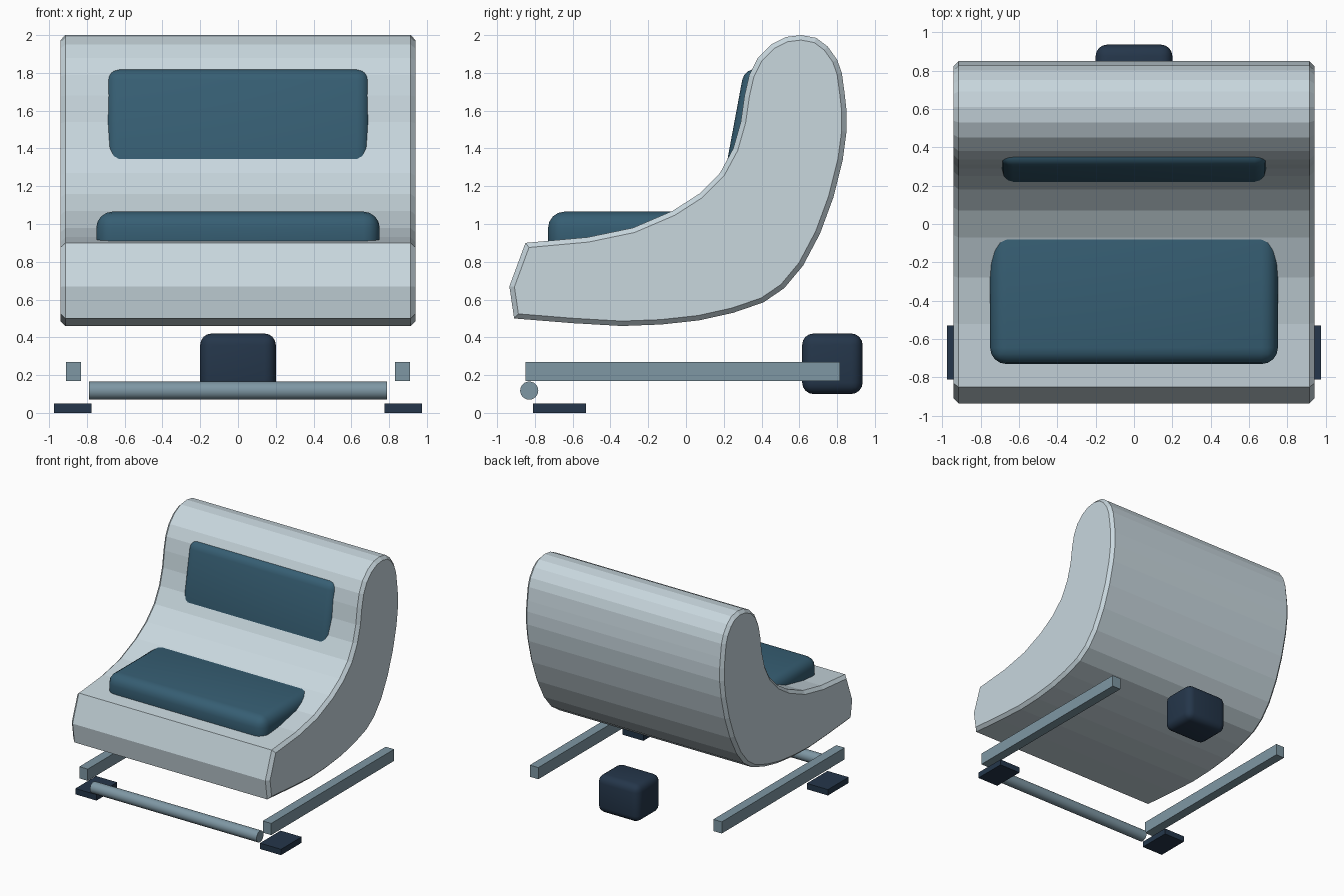
import bpy, bmesh, math
from mathutils import Matrix, Vector

cube = bpy.data.objects.get("Cube")
if cube:
    bpy.data.objects.remove(cube, do_unlink=True)


def material(name, rgb):
    m = bpy.data.materials.new(name)
    m.use_nodes = True
    m.diffuse_color = (*rgb, 1)
    bsdf = next(n for n in m.node_tree.nodes if n.type == 'BSDF_PRINCIPLED')
    bsdf.inputs["Base Color"].default_value = (*rgb, 1)
    return m


shell_grey = material("pale_grey_shell", (0.58, 0.68, 0.73))
pad_teal = material("teal_padding", (0.037, 0.112, 0.171))
steel = material("blue_grey_steel", (0.21, 0.31, 0.37))
navy = material("dark_navy", (0.018, 0.037, 0.069))


def finish(name, bm, mat, smooth=False):
    bmesh.ops.recalc_face_normals(bm, faces=bm.faces)
    mesh = bpy.data.meshes.new(name)
    bm.to_mesh(mesh)
    bm.free()
    mesh.materials.append(mat)
    ob = bpy.data.objects.new(name, mesh)
    bpy.context.collection.objects.link(ob)
    if smooth:
        bpy.ops.object.select_all(action='DESELECT')
        ob.select_set(True)
        bpy.context.view_layer.objects.active = ob
        bpy.ops.object.shade_smooth_by_angle(angle=math.radians(35))
    return ob


def box(name, lo, hi, mat, round_by=0, tilt=0):
    """Box between two corners, optionally rounded and tilted about x."""
    lo, hi = Vector(lo), Vector(hi)
    bm = bmesh.new()
    bmesh.ops.create_cube(bm, size=1)
    bmesh.ops.scale(bm, vec=hi - lo, verts=bm.verts)
    if round_by:
        bmesh.ops.bevel(bm, geom=bm.edges[:], offset=round_by, segments=4,
                        profile=0.5, affect='EDGES')
    bm.transform(Matrix.Translation((lo + hi) / 2) @ Matrix.Rotation(tilt, 4, 'X'))
    return finish(name, bm, mat, smooth=bool(round_by))


# Seat shell: side profile (y, z) extruded across the width, rims chamfered
profile = [
    (-.85, .90), (-.52, .93), (-.28, .98), (-.07, 1.07), (.07, 1.16),
    (.18, 1.27), (.25, 1.40), (.29, 1.54), (.31, 1.68), (.335, 1.79),
    (.38, 1.88), (.45, 1.95), (.53, 1.99), (.61, 2.0), (.69, 1.985),
    (.75, 1.94), (.80, 1.87), (.825, 1.80), (.84, 1.69), (.85, 1.60),
    (.85, 1.49), (.83, 1.34), (.78, 1.14), (.71, .95), (.62, .78),
    (.52, .66), (.41, .585), (.25, .53), (.07, .49), (-.13, .468),
    (-.34, .46), (-.60, .475), (-.91, .50), (-.935, .67)]
half = 0.94
bm = bmesh.new()
cap = bm.faces.new([bm.verts.new((-half, y, z)) for y, z in profile])
ext = bmesh.ops.extrude_face_region(bm, geom=[cap], use_keep_orig=True)
moved = [g for g in ext["geom"] if isinstance(g, bmesh.types.BMVert)]
bmesh.ops.translate(bm, vec=(2 * half, 0, 0), verts=moved)
rims = [e for e in bm.edges if abs(e.verts[0].co.x - e.verts[1].co.x) < 1e-4]
bmesh.ops.bevel(bm, geom=rims, offset=0.026, segments=1, affect='EDGES')
finish("seat_shell", bm, shell_grey)

# Cushions, sunk into the shell
box("seat_cushion", (-.75, -.73, .82), (.75, .06, 1.065), pad_teal, .085)
box("back_cushion", (-.70, .254, 1.22), (.70, .434, 1.82), pad_teal, .07,
    tilt=math.radians(-10.5))

# Rear motor block
box("rear_block", (-.20, .615, .10), (.20, .935, .42), navy, .06)

# Side rails and front feet
for side, s in (("left", 1), ("right", -1)):
    rx = sorted((s * .83, s * .91))
    fx = sorted((s * .775, s * .975))
    box(side + "_rail", (rx[0], -.85, .17), (rx[1], .815, .27), steel)
    box(side + "_foot", (fx[0], -.81, 0), (fx[1], -.53, .05), navy)

# Front crossbar
bm = bmesh.new()
bmesh.ops.create_cone(bm, cap_ends=True, segments=24, radius1=.048,
                      radius2=.048, depth=1.58)
bm.transform(Matrix.Translation((0, -.83, .118)) @ Matrix.Rotation(math.pi / 2, 4, 'Y'))
finish("front_crossbar", bm, steel, smooth=True)
